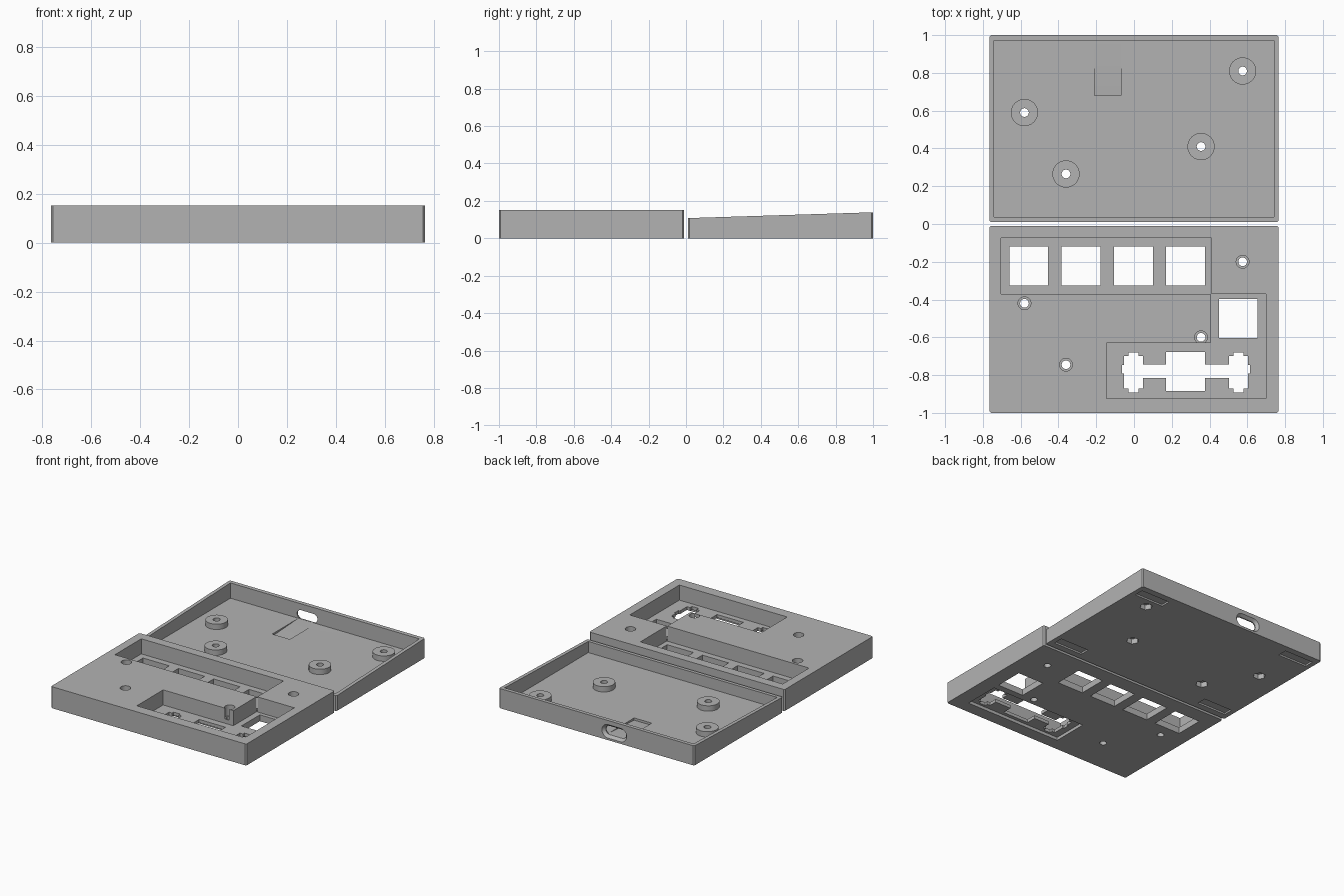
import bpy, bmesh, math

if "Cube" in bpy.data.objects:
    bpy.data.objects.remove(bpy.data.objects["Cube"])

grey = bpy.data.materials.new("plain grey")
grey.diffuse_color = (0.45, 0.45, 0.45, 1)
grey.use_nodes = True
grey.node_tree.nodes["Principled BSDF"].inputs["Base Color"].default_value = grey.diffuse_color


def loft(name, rings):
    """Closed solid through matching rings of 3D points."""
    bm = bmesh.new()
    vs = [[bm.verts.new(p) for p in r] for r in rings]
    n = len(rings[0])
    for a, b in zip(vs, vs[1:]):
        for i in range(n):
            bm.faces.new((a[i], a[(i + 1) % n], b[(i + 1) % n], b[i]))
    bm.faces.new(vs[0])
    bm.faces.new(vs[-1])
    bmesh.ops.recalc_face_normals(bm, faces=bm.faces)
    me = bpy.data.meshes.new(name)
    bm.to_mesh(me)
    bm.free()
    me.materials.append(grey)
    ob = bpy.data.objects.new(name, me)
    bpy.context.collection.objects.link(ob)
    return ob


def prism(name, pts, z0, z1):
    return loft(name, [[(x, y, z) for x, y in pts] for z in (z0, z1)])


def rect(x0, x1, y0, y1):
    return [(x0, y0), (x1, y0), (x1, y1), (x0, y1)]


def circle(cx, cy, r, n=32):
    return [(cx + r * math.cos(math.tau * i / n), cy + r * math.sin(math.tau * i / n)) for i in range(n)]


def chamfered(x0, x1, y0, y1, c=0.008):
    return [(x0 + c, y0), (x1 - c, y0), (x1, y0 + c), (x1, y1 - c),
            (x1 - c, y1), (x0 + c, y1), (x0, y1 - c), (x0, y0 + c)]


def combine(ob, tool, op="DIFFERENCE"):
    """Apply a boolean and throw the helper away."""
    m = ob.modifiers.new("bool", "BOOLEAN")
    m.operation, m.solver, m.object = op, "EXACT", tool
    dg = bpy.context.evaluated_depsgraph_get()
    me = bpy.data.meshes.new_from_object(ob.evaluated_get(dg))
    ob.modifiers.clear()
    ob.data = me
    bpy.data.objects.remove(tool)


def cut(ob, pts, z0, z1):
    combine(ob, prism("cutter", pts, z0, z1))


SCREWS = [(0.575, -0.20), (-0.58, -0.42), (0.355, -0.60), (-0.36, -0.745)]
TOP, FLOOR = 0.152, 0.045

# Key plate: solid block with a stepped pocket
plate = prism("key_plate", chamfered(-0.765, 0.765, -1.0, -0.01), 0, TOP)
cut(plate, [(-0.705, -0.075), (-0.705, -0.37), (0.405, -0.37), (0.405, -0.63), (-0.145, -0.63),
            (-0.145, -0.925), (0.70, -0.925), (0.70, -0.37), (0.41, -0.37), (0.41, -0.075)], FLOOR, 0.3)

# Square key openings
for cx, cy in [(-0.557, -0.223), (-0.28, -0.223), (-0.003, -0.223), (0.273, -0.223), (0.552, -0.5)]:
    cut(plate, rect(cx - 0.103, cx + 0.103, cy - 0.103, cy + 0.103), -0.1, 0.1)

# Wide key: underside recess, centre opening, bar and two side openings
cut(plate, rect(-0.105, 0.655, -0.91, -0.65), -0.1, 0.022)
cut(plate, rect(0.17, 0.376, -0.885, -0.677), -0.1, 0.1)
cut(plate, rect(0.0, 0.555, -0.814, -0.745), -0.1, 0.1)
for cx, s in ((-0.002, -1), (0.553, 1)):
    cut(plate, rect(cx - 0.05, cx + 0.05, -0.872, -0.698), -0.1, 0.1)
    cut(plate, rect(cx - 0.026, cx + 0.026, -0.893, -0.68), -0.1, 0.1)
    xs = sorted((cx, cx + s * 0.061))
    cut(plate, rect(xs[0], xs[1], -0.792, -0.746), -0.1, 0.1)

# Counterbored screw holes
for cx, cy in SCREWS:
    cut(plate, circle(cx, cy, 0.023), -0.1, 0.3)
    cut(plate, circle(cx, cy, 0.034), 0.075, 0.3)

# Tray: wedge-shaped shell, taller at the back
Y0, Y1, Z0, Z1, BASE = 0.01, 1.0, 0.108, 0.139, 0.03
outline = chamfered(-0.765, 0.765, Y0, Y1)
tray = loft("tray", [[(x, y, 0) for x, y in outline],
                     [(x, y, Z0 + (Z1 - Z0) * (y - Y0) / (Y1 - Y0)) for x, y in outline]])
cut(tray, rect(-0.74, 0.74, 0.036, 0.972), BASE, 0.3)

# Sunken ramp in the floor behind the cable slot
combine(tray, loft("cutter", [[(x, 0.68, 0.014), (x, 0.965, BASE), (x, 0.965, 0.06), (x, 0.68, 0.06)]
                              for x in (-0.208, -0.07)]))


# Flared cable slot through the back wall
def slot(y, half, r, n=12):
    pts = []
    for side in (1, -1):
        for i in range(n + 1):
            a = math.pi * i / n - math.pi / 2
            pts.append((-0.138 + side * (half - r + r * math.cos(a)), y, 0.062 + side * r * math.sin(a)))
    return pts


combine(tray, loft("cutter", [slot(0.95, 0.08, 0.031), slot(0.98, 0.08, 0.031), slot(1.01, 0.105, 0.056)]))

# Screw bosses with through holes and hexagonal nut pockets underneath
for cx, y in SCREWS:
    cy = y + 1.01
    combine(tray, prism("boss", circle(cx, cy, 0.072), 0.02, 0.068), "UNION")
    cut(tray, circle(cx, cy, 0.023), -0.1, 0.3)
    cut(tray, circle(cx, cy, 0.042, 6), -0.1, 0.036)

# Foot recesses under the corners
for cx in (-0.615, 0.615):
    for cy in (0.092, 0.918):
        cut(tray, rect(cx - 0.115, cx + 0.115, cy - 0.035, cy + 0.035), -0.1, 0.012)

# Keep edges crisp, smooth the round walls
for ob in (plate, tray):
    bpy.ops.object.select_all(action="DESELECT")
    ob.select_set(True)
    bpy.context.view_layer.objects.active = ob
    bpy.ops.object.shade_smooth_by_angle(angle=math.radians(25))
